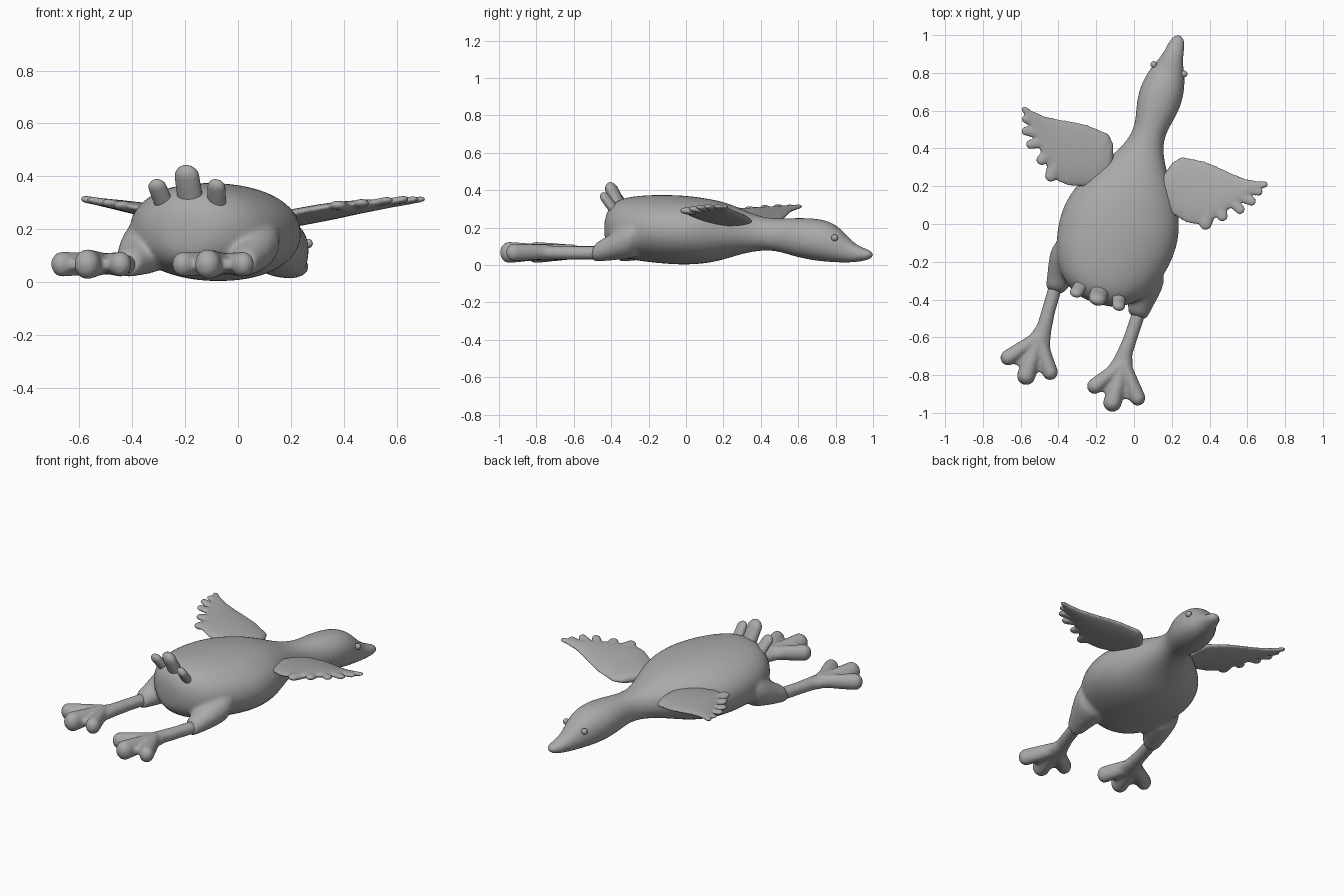
import bpy, bmesh, math
from mathutils import Vector, Matrix

if "Cube" in bpy.data.objects:
    bpy.data.objects.remove(bpy.data.objects["Cube"])

grey = bpy.data.materials.new("plain_grey")
grey.use_nodes = True
grey.diffuse_color = (0.4, 0.4, 0.4, 1)
grey.node_tree.nodes["Principled BSDF"].inputs["Base Color"].default_value = (0.4, 0.4, 0.4, 1)

# The bird is modelled symmetric about its own axis, then turned as a whole
PLACE = Matrix.Translation((-0.07, 0, 0)) @ Matrix.Rotation(math.radians(-17.3), 4, 'Z')


def loft(bm, rings, sides=24, power=1.0):
    """Skin a chain of (centre, half-axis a, half-axis b) rings."""
    loops = []
    for c, a, b in rings:
        loop = []
        for i in range(sides):
            t = math.tau * i / sides
            p, q = math.cos(t), math.sin(t)
            p = math.copysign(abs(p) ** power, p)
            q = math.copysign(abs(q) ** power, q)
            loop.append(bm.verts.new(Vector(c) + Vector(a) * p + Vector(b) * q))
        loops.append(loop)
    for lo, hi in zip(loops, loops[1:]):
        for i in range(sides):
            j = (i + 1) % sides
            bm.faces.new((lo[i], lo[j], hi[j], hi[i]))
    bm.faces.new(loops[0][::-1])
    bm.faces.new(loops[-1])


def finger(bm, start, end, r0, r1, flat=1.0, up=(0, 0, 1)):
    """Round-tipped tapering finger; flat scales its thickness along up."""
    start, end = Vector(start), Vector(end)
    d = (end - start).normalized()
    side = d.cross(Vector(up)).normalized()
    thick = side.cross(d) * flat
    stop = end - d * r1
    rings = [(start.lerp(stop, k / 4), r0 + (r1 - r0) * k / 4) for k in range(5)]
    for k in range(1, 6):
        ang = math.pi / 2 * k / 5.3
        rings.append((stop + d * r1 * math.sin(ang), r1 * math.cos(ang)))
    loft(bm, [(c, side * r, thick * r) for c, r in rings], 16)


def finish(name, bm, voxel=0, smooth=0, subdivide=0):
    bmesh.ops.recalc_face_normals(bm, faces=bm.faces)
    for f in bm.faces:
        f.smooth = True
    mesh = bpy.data.meshes.new(name)
    bm.to_mesh(mesh)
    bm.free()
    mesh.materials.append(grey)
    ob = bpy.data.objects.new(name, mesh)
    bpy.context.collection.objects.link(ob)
    ob.matrix_world = PLACE
    if subdivide:
        ob.modifiers.new("round", 'SUBSURF').levels = subdivide
        ob.modifiers["round"].render_levels = subdivide
    if voxel:
        m = ob.modifiers.new("fuse", 'REMESH')
        m.mode, m.voxel_size, m.use_smooth_shade = 'VOXEL', voxel, True
    if smooth:
        m = ob.modifiers.new("soften", 'SMOOTH')
        m.factor, m.iterations = 0.5, smooth
    return ob


# Body, neck, head and bill: distance along axis, half width, top, bottom
profile = [
    (-.44, .06, .25, .13), (-.42, .13, .31, .08), (-.37, .205, .35, .045),
    (-.30, .257, .366, .028), (-.2, .298, .374, .015), (-.08, .318, .374, .004),
    (.02, .315, .368, .002), (.12, .287, .354, .01), (.2, .242, .338, .028),
    (.28, .19, .31, .052), (.36, .135, .276, .07), (.44, .095, .253, .08),
    (.52, .082, .247, .074), (.6, .102, .251, .048), (.7, .121, .251, .026),
    (.8, .107, .238, .016), (.87, .08, .19, .013), (.92, .056, .13, .012),
    (.98, .047, .094, .018), (1.03, .036, .08, .03), (1.048, .015, .065, .042)]
bm = bmesh.new()
loft(bm, [((0, v, (t + b) / 2), (w * 1.01, 0, 0), (0, 0, (t - b) / 2 * 1.01))
          for v, w, t, b in profile], 28, 0.94)
# Thighs, ending in a blunt cuff
for s in (-1, 1):
    thigh = [(.19, -.16, .16, .12), (.205, -.26, .14, .11),
             (.217, -.34, .105, .083), (.226, -.40, .08, .06), (.231, -.455, .066, .052)]
    loft(bm, [((s * u, v, z), (r, 0, 0), (0, .2 * r, r)) for u, v, z, r in thigh])
finish("body", bm, voxel=0.011, smooth=8, subdivide=1)

for s, label in ((-1, "right"), (1, "left")):
    # Lower leg and webbed foot
    bm = bmesh.new()
    shin = [(.231, -.43, .036, .036), (.229, -.55, .036, .036), (.224, -.64, .04, .037),
            (.228, -.70, .056, .038), (.235, -.77, .085, .036), (.238, -.83, .118, .032),
            (.24, -.875, .11, .022)]
    loft(bm, [((s * u, v, .065), (w, 0, 0), (0, 0, h)) for u, v, w, h in shin])
    for du, tip, r in ((-.14, -.895, .042), (0, -.965, .05), (.145, -.885, .042)):
        finger(bm, (s * .235, -.70, .07), (s * (.24 + du), tip, .066), .034, r, 1.15)
    finish(label + "_leg_and_foot", bm, voxel=0.009, smooth=6)

    # Wing blade: span, leading edge, trailing edge, half thickness
    def height(u, v):
        return .232 + .17 * (u - .2) + .06 * (.44 - v)
    bm = bmesh.new()
    blade = [(.14, .32, .2, .022), (.165, .395, .17, .028), (.205, .437, .14, .03),
             (.33, .449, .11, .028), (.41, .441, .12, .025), (.49, .43, .2, .021),
             (.56, .426, .29, .017), (.62, .432, .365, .014), (.67, .44, .415, .011)]
    rings = []
    for u, lead, trail, h in blade:
        mid = (lead + trail) / 2
        half = (lead - trail) / 2
        rings.append(((s * u, mid, height(u, mid)), (0, half, -.06 * half), (0, 0, h)))
    loft(bm, rings)
    # Feather tips along the trailing edge
    for u, v, r in ((.682, .432, .018), (.668, .384, .022), (.65, .318, .025),
                    (.603, .25, .026), (.515, .175, .03), (.43, .102, .034)):
        root = Vector((.42, .34)).lerp(Vector((u, v)), .2)
        finger(bm, (s * root.x, root.y, height(*root)), (s * u, v, height(u, v)),
               r * 1.2, r, .55)
    finish(label + "_wing", bm, voxel=0.007, smooth=4)

    # Eye
    bm = bmesh.new()
    bmesh.ops.create_uvsphere(bm, u_segments=16, v_segments=10, radius=.018,
                              matrix=Matrix.Translation((s * .084, .858, .145)))
    finish(label + "_eye", bm)

# Three upright tail feathers
for name, x, lean, z, r in (("right_tail_feather", -.1, -.022, .385, .035),
                            ("middle_tail_feather", 0, 0, .44, .048),
                            ("left_tail_feather", .1, .022, .385, .035)):
    bm = bmesh.new()
    finger(bm, (x, -.35, .27), (x + lean, -.435, z), r * 1.05, r, .7, (0, 1, 0))
    finish(name, bm)
